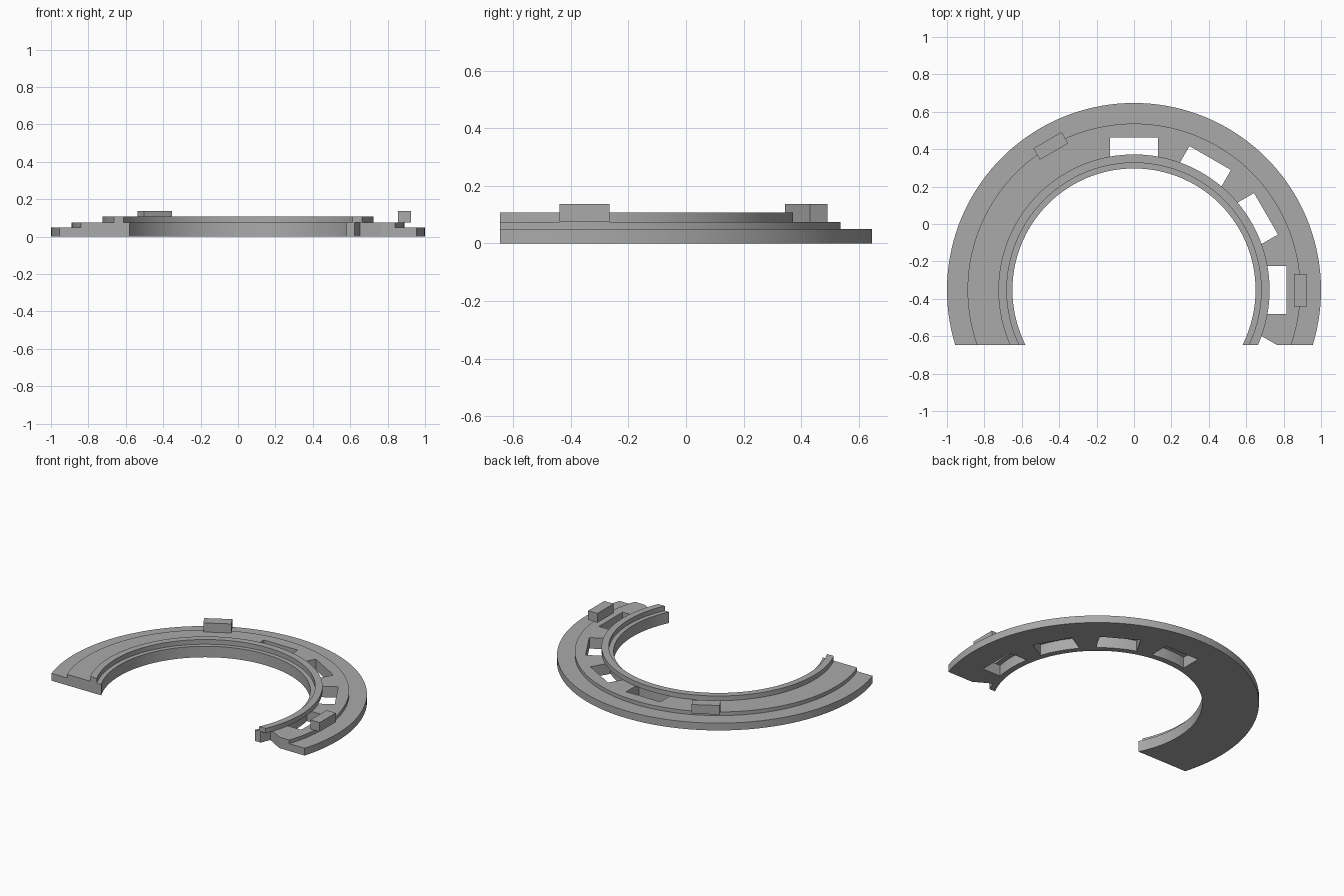
import bpy, bmesh, math
from mathutils import Matrix, Vector

cube = bpy.data.objects.get("Cube")
if cube:
    bpy.data.objects.remove(cube)

CENTRE = Vector((0, -0.353, 0))   # axis of the ring
FRONT = -0.647                    # flat front cut
STEP_TOP = 0.075
WALL_OUT, SLOT_OUT, SLOT_HALF = 0.69, 0.815, 0.128

grey = bpy.data.materials.new("plain_grey")
grey.use_nodes = True
colour = (0.4, 0.4, 0.4, 1)
grey.diffuse_color = colour
grey.node_tree.nodes["Principled BSDF"].inputs["Base Color"].default_value = colour


def make_object(name, bm):
    bmesh.ops.recalc_face_normals(bm, faces=bm.faces)
    mesh = bpy.data.meshes.new(name)
    bm.to_mesh(mesh)
    bm.free()
    mesh.materials.append(grey)
    obj = bpy.data.objects.new(name, mesh)
    bpy.context.collection.objects.link(obj)
    return obj


def revolve(name, profile, segments=144):
    """Spin a closed (radius, height) profile about the ring axis."""
    bm = bmesh.new()
    rings = []
    for i in range(segments):
        a = math.tau * i / segments
        rings.append([bm.verts.new(CENTRE + Vector((r * math.cos(a), r * math.sin(a), z)))
                      for r, z in profile])
    n = len(profile)
    for i in range(segments):
        a, b = rings[i], rings[(i + 1) % segments]
        for j in range(n):
            k = (j + 1) % n
            bm.faces.new((a[j], b[j], b[k], a[k]))
    return make_object(name, bm)


def slot_cutter(angle):
    """Straight-sided slot whose inner edge follows the inner wall."""
    half = math.asin(SLOT_HALF / WALL_OUT)
    outline = [(WALL_OUT * math.cos(t), WALL_OUT * math.sin(t))
               for t in (half * (i / 6 - 1) for i in range(13))]
    outline += [(SLOT_OUT, SLOT_HALF), (SLOT_OUT, -SLOT_HALF)]
    bm = bmesh.new()
    face = bm.faces.new([bm.verts.new((x, y, -0.1)) for x, y in outline])
    top = bmesh.ops.extrude_face_region(bm, geom=[face])["geom"]
    bmesh.ops.translate(bm, vec=(0, 0, 0.4),
                        verts=[v for v in top if isinstance(v, bmesh.types.BMVert)])
    bm.transform(Matrix.Translation(CENTRE) @ Matrix.Rotation(angle, 4, "Z"))
    return make_object("slot_cutter", bm)


def box(name, size, matrix):
    bm = bmesh.new()
    bmesh.ops.create_cube(bm, size=1)
    bm.transform(matrix @ Matrix.Diagonal((*size, 1)))
    return make_object(name, bm)


def cut(obj, cutter):
    cutter.hide_render = True
    mod = obj.modifiers.new("cut", "BOOLEAN")
    mod.operation, mod.solver, mod.object = "DIFFERENCE", "EXACT", cutter
    with bpy.context.temp_override(object=obj, active_object=obj, selected_objects=[obj]):
        bpy.ops.object.modifier_apply(modifier=mod.name)


# Stepped flange with its inner wall, and the raised lip
flange = revolve("stepped_flange", [(0.65, 0), (1, 0), (1, 0.05), (0.89, 0.05),
                                    (0.89, STEP_TOP), (0.65, STEP_TOP)])
lip = revolve("raised_lip", [(0.68, STEP_TOP), (0.725, STEP_TOP),
                             (0.725, 0.107), (0.68, 0.107)])

# Slots every 30 degrees, including the two opened by the front cut
cutters = [slot_cutter(math.radians(a)) for a in range(-30, 211, 30)]
for c in cutters:
    cut(flange, c)

# Flat front cut
front = box("front_cutter", (3, 2, 1), Matrix.Translation((0, FRONT - 1, 0)))
for part in (flange, lip):
    cut(part, front)
for c in cutters + [front]:
    bpy.data.objects.remove(c)

# Two locating blocks on the step edge
for name, degrees in (("left_block", 0), ("back_block", 120)):
    place = (Matrix.Translation(CENTRE) @ Matrix.Rotation(math.radians(degrees), 4, "Z")
             @ Matrix.Translation((0.89, 0, 0.106)))
    box(name, (0.07, 0.174, 0.062), place)

# Smooth round walls, sharp edges kept
for obj in (flange, lip):
    bpy.ops.object.select_all(action="DESELECT")
    obj.select_set(True)
    bpy.context.view_layer.objects.active = obj
    bpy.ops.object.shade_smooth_by_angle(angle=math.radians(25))
